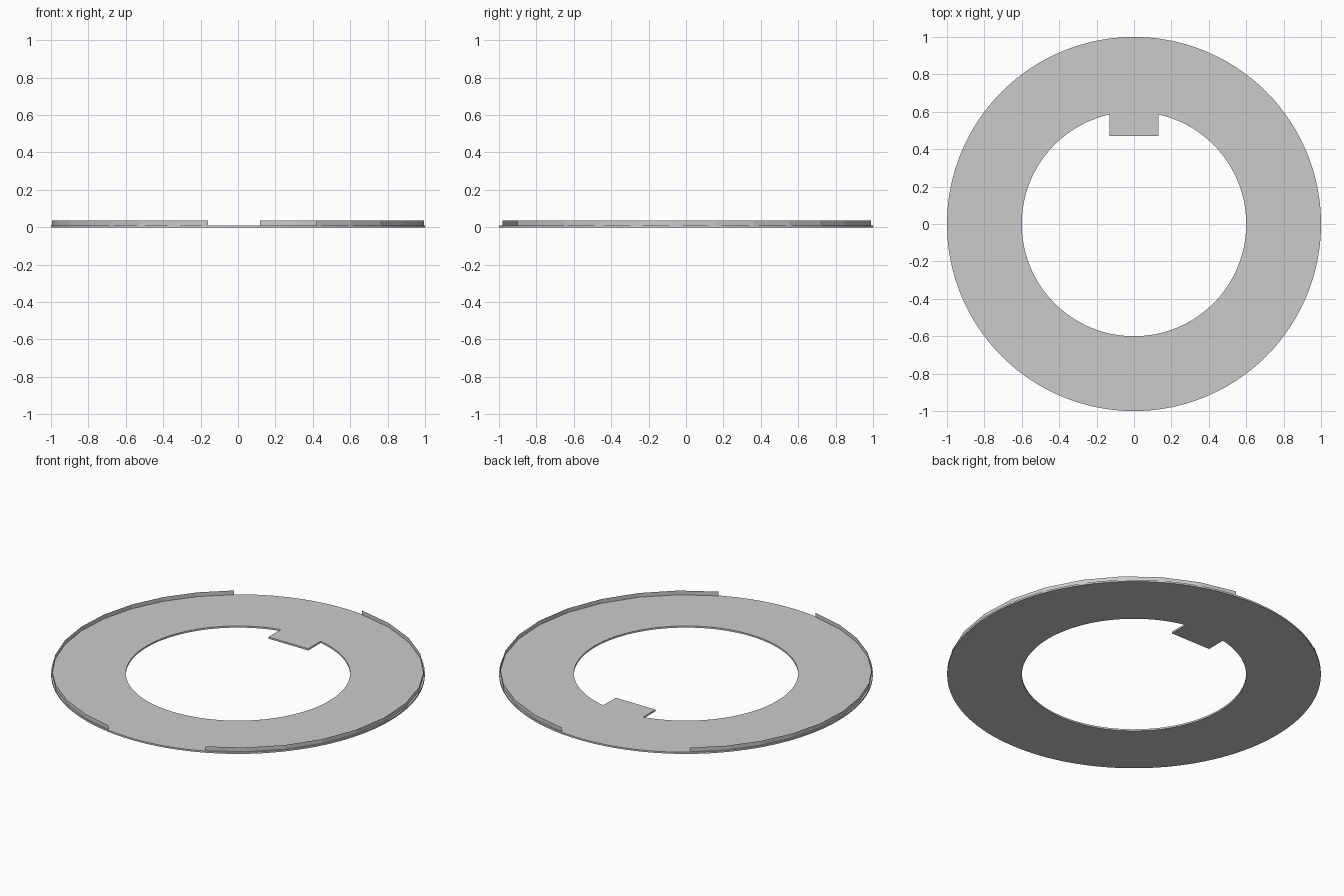
import bpy, bmesh
from math import sin, cos, asin, pi, radians

if "Cube" in bpy.data.objects:
    bpy.data.objects.remove(bpy.data.objects["Cube"])

OUTER, INNER, THICK = 1.0, 0.6, 0.01
TAB_HALF, TAB_Y = 0.13, 0.47
RIM_R, RIM_TOP = 0.995, 0.035


def arc(r, a0, a1, n):
    return [(r * cos(a0 + (a1 - a0) * i / n), r * sin(a0 + (a1 - a0) * i / n))
            for i in range(n + 1)]


# Flat ring with a square key tab in the bore
curve = bpy.data.curves.new("ring_plate", 'CURVE')
curve.dimensions = '2D'
curve.fill_mode = 'BOTH'
curve.extrude = THICK / 2
a = asin(TAB_HALF / INNER)
bore = arc(INNER, pi / 2 + a, 2.5 * pi - a, 120)
bore += [(TAB_HALF, TAB_Y), (-TAB_HALF, TAB_Y)]
for pts in (arc(OUTER, 0, 2 * pi, 128)[:-1], bore):
    sp = curve.splines.new('POLY')
    sp.points.add(len(pts) - 1)
    for p, (x, y) in zip(sp.points, pts):
        p.co = (x, y, 0, 1)
    sp.use_cyclic_u = True
plate = bpy.data.objects.new("ring_plate", curve)
plate.location.z = THICK / 2
bpy.context.collection.objects.link(plate)
bpy.context.view_layer.objects.active = plate
plate.select_set(True)
bpy.ops.object.convert(target='MESH')
bm = bmesh.new()
bm.from_mesh(plate.data)
bmesh.ops.remove_doubles(bm, verts=bm.verts, dist=1e-5)
bmesh.ops.recalc_face_normals(bm, faces=bm.faces)
bm.to_mesh(plate.data)
bm.free()
bpy.ops.object.shade_smooth_by_angle(angle=radians(30))

# Clear faceted rim strips standing on the plate edge
clear = bpy.data.materials.new("clear_strip")
clear.diffuse_color = (0.8, 0.8, 0.8, 0.1)
clear.use_nodes = True
clear.node_tree.nodes["Principled BSDF"].inputs["Base Color"].default_value = clear.diffuse_color


def rim_strip(name, start, end, segments=12):
    bm = bmesh.new()
    cols = [[bm.verts.new((x, y, z)) for z in (THICK, RIM_TOP)]
            for x, y in arc(RIM_R, radians(start), radians(end), segments)]
    for p, q in zip(cols, cols[1:]):
        bm.faces.new((p[0], q[0], q[1], p[1]))
    me = bpy.data.meshes.new(name)
    bm.to_mesh(me)
    bm.free()
    me.materials.append(clear)
    bpy.context.collection.objects.link(bpy.data.objects.new(name, me))


rim_strip("right_rim_strip", -65, 83.2)
rim_strip("left_rim_strip", 126.3, 260.8)
